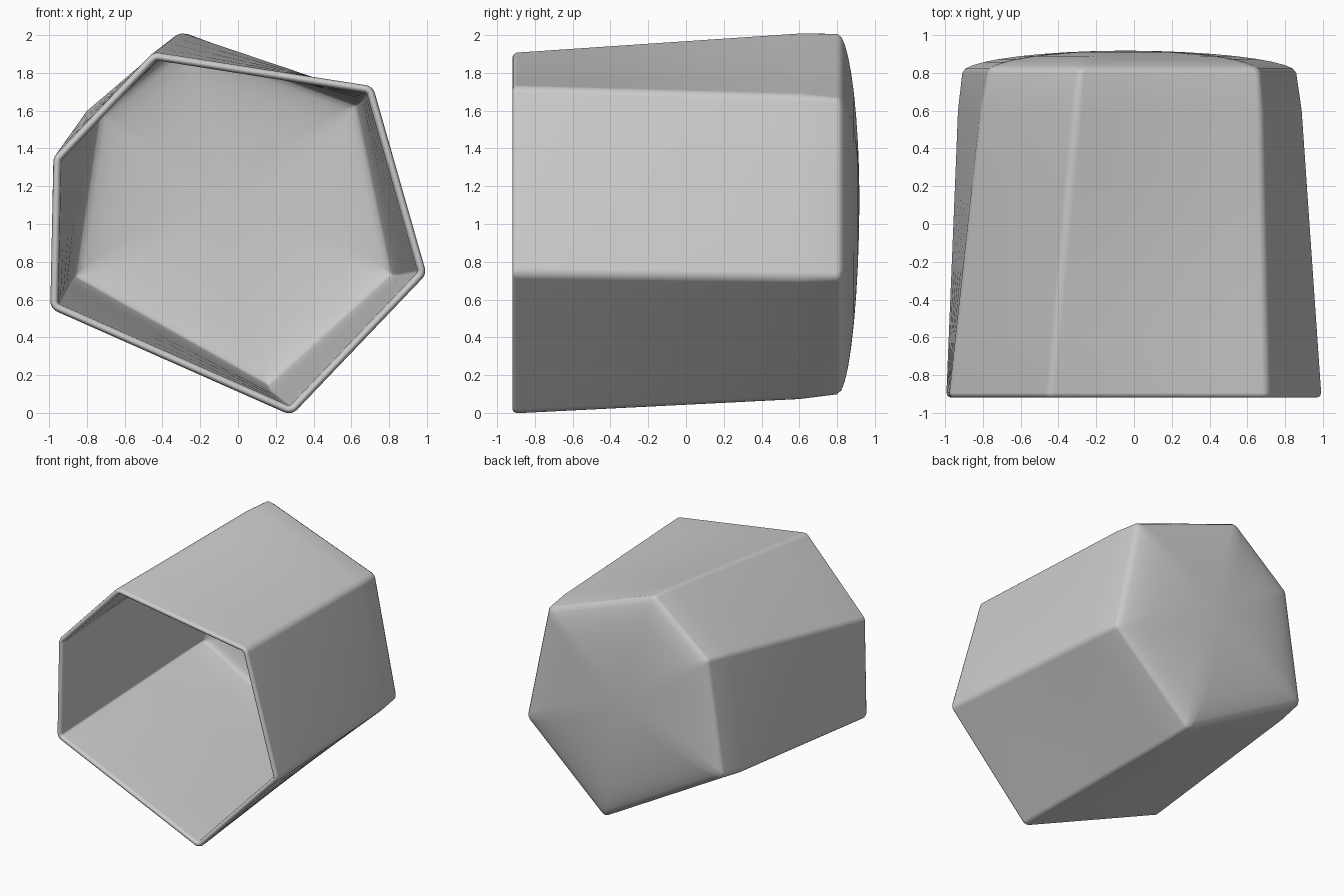
import bpy, bmesh, math
from mathutils import Vector

if "Cube" in bpy.data.objects:
    bpy.data.objects.remove(bpy.data.objects["Cube"], do_unlink=True)

# Six-sided outlines (x, z) of the open rim and of the closed base
RIM = [(-.45, 1.91), (.715, 1.73), (1.0, .735), (.285, -.015), (-.995, .55), (-.98, 1.35)]
BASE = [(-.29, 2.03), (.68, 1.675), (.88, .71), (.17, .07), (-.93, .69), (-.79, 1.62)]
Y_RIM, Y_BASE, DOME = -.918, .8, .118
WALL = .042
ARC, SIDE = 6, 5


def outline(y):
    """Corner points at depth y, blended between rim and base."""
    t = (y - Y_RIM) / (Y_BASE - Y_RIM)
    return [Vector(a).lerp(Vector(b), t) for a, b in zip(RIM, BASE)]


def rounded(corners, inset, radius):
    """Clockwise outline moved inward, with rounded corners and split sides."""
    arcs = []
    for i, c in enumerate(corners):
        to_prev = (corners[i - 1] - c).normalized()
        to_next = (corners[(i + 1) % len(corners)] - c).normalized()
        half = to_prev.angle(to_next) / 2
        mid = (to_prev + to_next).normalized()
        centre = c + mid * ((inset + radius) / math.sin(half))
        sweep = math.pi / 2 - half
        base = math.atan2(-mid.y, -mid.x)
        arcs.append([centre + radius * Vector((math.cos(a), math.sin(a)))
                     for a in (base + sweep * (1 - 2 * k / (ARC - 1)) for k in range(ARC))])
    points = []
    for i, arc in enumerate(arcs):
        following = arcs[(i + 1) % len(arcs)][0]
        points += arc + [arc[-1].lerp(following, k / SIDE) for k in range(1, SIDE)]
    return points


def wall_ring(y, inset):
    pts = rounded(outline(y), inset, max(.06 - inset, .012))
    return [Vector((p.x, y, p.y)) for p in pts]


def dome_ring(y0, height, inset, s):
    """Ring of the domed end: it shrinks and softens towards the middle."""
    corners = outline(y0)
    middle = sum(corners, Vector((0, 0))) / len(corners)
    pts = rounded(corners, inset, max(.06 - inset, .012) + .45 * (1 - s))
    y = y0 + height * math.sqrt(1 - s * s)
    return [Vector((q.x, y, q.y)) for q in (middle + (p - middle) * s for p in pts)]


# Rings run from the inner floor, over the lip, along the outside to the domed end
STEPS = [.04, .2, .36, .52, .66, .78, .87, .94, .98]
floor_y = Y_BASE - .02
rings = [dome_ring(floor_y, DOME - .02, WALL + .015, s) for s in STEPS]
rings += [wall_ring(floor_y, WALL + .015)]
rings += [wall_ring(y, WALL) for y in (.6, .2, -.2, -.6, -.895)]
rings += [wall_ring(y, d) for y, d in ((-.912, .034), (Y_RIM, .021), (-.912, .008))]
rings += [wall_ring(y, 0) for y in (-.895, -.6, -.2, .2, .6)]
rings += [wall_ring(Y_BASE, .015)]
rings += [dome_ring(Y_BASE, DOME, .015, s) for s in reversed(STEPS)]

bm = bmesh.new()
loops = [[bm.verts.new(p) for p in ring] for ring in rings]
for a, b in zip(loops, loops[1:]):
    for i in range(len(a)):
        j = (i + 1) % len(a)
        bm.faces.new((a[i], a[j], b[j], b[i]))
bm.faces.new(loops[0])
bm.faces.new(loops[-1])
bmesh.ops.recalc_face_normals(bm, faces=bm.faces)

mesh = bpy.data.meshes.new("cup_shell")
bm.to_mesh(mesh)
bm.free()
cup = bpy.data.objects.new("cup_shell", mesh)
bpy.context.collection.objects.link(cup)

# Plain grey finish
grey = bpy.data.materials.new("plain_grey")
grey.use_nodes = True
colour = (.6, .6, .6, 1)
grey.diffuse_color = colour
grey.node_tree.nodes["Principled BSDF"].inputs["Base Color"].default_value = colour
mesh.materials.append(grey)

bpy.context.view_layer.objects.active = cup
cup.select_set(True)
bpy.ops.object.shade_smooth_by_angle(angle=math.radians(50))
cup.modifiers.new("even_shading", 'WEIGHTED_NORMAL').keep_sharp = True
